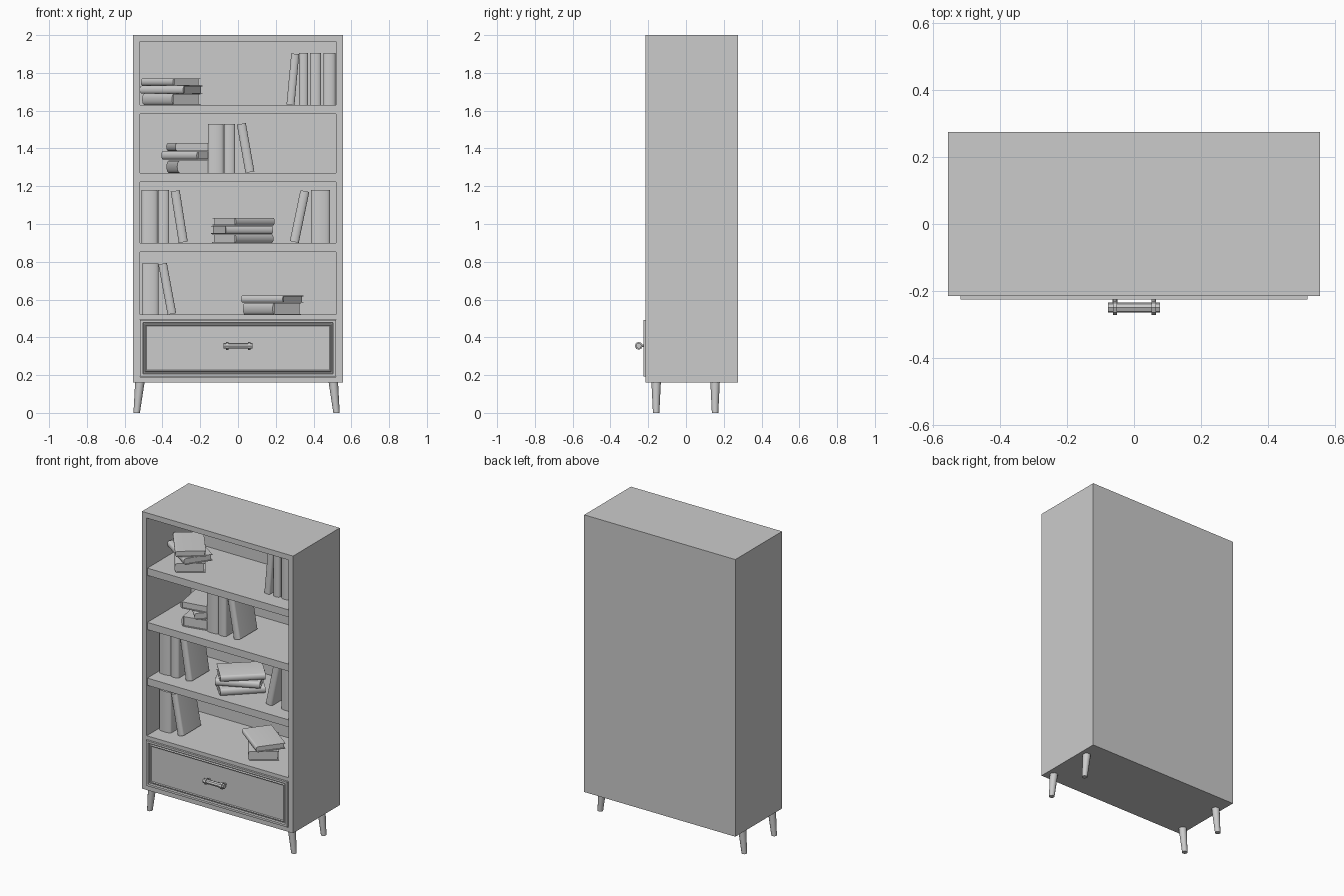
import bpy, bmesh
from math import sin, cos, pi, atan2, radians
from mathutils import Matrix, Vector

if "Cube" in bpy.data.objects:
    bpy.data.objects.remove(bpy.data.objects["Cube"])


def add_object(name, bm, matrix=None):
    bmesh.ops.recalc_face_normals(bm, faces=bm.faces)
    mesh = bpy.data.meshes.new(name)
    bm.to_mesh(mesh)
    bm.free()
    ob = bpy.data.objects.new(name, mesh)
    bpy.context.collection.objects.link(ob)
    if matrix:
        ob.matrix_world = matrix
    return ob


def bm_box(bm, lo, hi):
    lo, hi = Vector(lo), Vector(hi)
    m = Matrix.Translation((lo + hi) / 2) @ Matrix.Diagonal((*(hi - lo), 1))
    return bmesh.ops.create_cube(bm, size=1, matrix=m)


def box(name, lo, hi):
    bm = bmesh.new()
    bm_box(bm, lo, hi)
    return add_object(name, bm)


def bm_rod(bm, a, b, r1, r2, sides):
    a, b = Vector(a), Vector(b)
    rot = (b - a).to_track_quat('Z', 'Y').to_matrix().to_4x4()
    bmesh.ops.create_cone(bm, cap_ends=True, segments=sides, radius1=r1, radius2=r2,
                          depth=(b - a).length, matrix=Matrix.Translation((a + b) / 2) @ rot)


def smooth(ob, angle=35):
    bpy.ops.object.select_all(action='DESELECT')
    ob.select_set(True)
    bpy.context.view_layer.objects.active = ob
    bpy.ops.object.shade_smooth_by_angle(angle=radians(angle))


# Carcass panels
W, F, B, IN = 0.555, -0.215, 0.275, 0.52
for s, side in ((-1, "left"), (1, "right")):
    xs = sorted((s * IN, s * W))
    box(side + "_side_panel", (xs[0], F, 0.16), (xs[1], B, 2.0))
box("top_panel", (-IN, F, 1.965), (IN, B, 2.0))
box("bottom_panel", (-IN, F, 0.16), (IN, B, 0.19))
box("drawer_divider", (-IN, F, 0.495), (IN, B, 0.52))
box("back_panel", (-IN, 0.25, 0.19), (IN, B, 1.965))

# Shelves
for i, z in enumerate((0.90, 1.27, 1.63)):
    box(f"shelf_{i + 1}", (-IN, -0.208, z - 0.048), (IN, 0.25, z))

# Drawer front with recessed, moulded panel
bm = bmesh.new()
bm_box(bm, (-0.518, -0.225, 0.193), (0.518, -0.19, 0.493))
bm.normal_update()
face = min(bm.faces, key=lambda f: f.calc_center_median().y)
for width, depth in ((0.02, 0), (0.004, -0.012), (0.008, 0), (0.008, 0.006), (0.008, -0.004)):
    bmesh.ops.inset_region(bm, faces=[face], thickness=width, depth=depth)
add_object("drawer_front", bm)

# Drawer handle: bar, collars and posts
bm = bmesh.new()
HZ, HY = 0.355, -0.250
bm_rod(bm, (-0.077, HY, HZ), (0.077, HY, HZ), 0.015, 0.015, 8)
for x in (-0.057, 0.059):
    bm_rod(bm, (x - 0.006, HY, HZ), (x + 0.006, HY, HZ), 0.021, 0.021, 8)
    bm_rod(bm, (x, HY, HZ), (x, -0.205, HZ), 0.007, 0.007, 8)
add_object("drawer_handle", bm)

# Splayed tapered legs
for s, side in ((-1, "left"), (1, "right")):
    for y, end in ((-0.158, "front"), (0.154, "back")):
        bm = bmesh.new()
        bm_rod(bm, (s * 0.529 - 0.0075, y, 0.001), (s * 0.512 - 0.0075, y, 0.165), 0.017, 0.025, 12)
        for v in bm.verts:
            if v.co.z < 0.03:
                v.co.z = 0
        smooth(add_object(f"{end}_{side}_leg", bm))


# Books: rounded spine faces -y, thickness along x, height along z
def book(name, t, depth, h, matrix):
    bm = bmesh.new()
    c, b, d = 0.004, min(t * 0.3, 0.014), depth / 2
    pts = [(t / 2, d)]
    pts += [(cos(a) * t / 2, -d + b - sin(a) * b) for a in (i * pi / 8 for i in range(9))]
    pts += [(-t / 2, d), (-t / 2 + c, d), (-t / 2 + c, -d + b), (t / 2 - c, -d + b), (t / 2 - c, d)]
    f = bm.faces.new([bm.verts.new((x, y, -h / 2)) for x, y in pts])
    ext = bmesh.ops.extrude_face_region(bm, geom=[f])["geom"]
    bmesh.ops.translate(bm, vec=(0, 0, h),
                        verts=[v for v in ext if isinstance(v, bmesh.types.BMVert)])
    g = 0.007
    bm_box(bm, (-t / 2 + c, -d + b, -h / 2 + g), (t / 2 - c, d - g, h / 2 - g))
    smooth(add_object(name, bm, matrix))


# Upright books: base centre x, top centre x, shelf z, thickness, height
uprights = [
    (0.278, 0.303, 1.63, 0.042, 0.27), (0.347, 0.347, 1.63, 0.048, 0.275),
    (0.41, 0.41, 1.63, 0.06, 0.275), (0.484, 0.484, 1.63, 0.064, 0.275),
    (-0.118, -0.118, 1.27, 0.084, 0.26), (-0.045, -0.045, 1.27, 0.06, 0.26),
    (0.063, 0.017, 1.27, 0.048, 0.26),
    (-0.468, -0.468, 0.90, 0.084, 0.28), (-0.394, -0.394, 0.90, 0.06, 0.28),
    (-0.29, -0.333, 0.90, 0.048, 0.275), (0.298, 0.355, 0.90, 0.048, 0.275),
    (0.436, 0.436, 0.90, 0.1, 0.28),
    (-0.465, -0.465, 0.52, 0.088, 0.27), (-0.35, -0.4, 0.52, 0.046, 0.27)]
for i, (xb, xt, z, t, h) in enumerate(uprights):
    lean = atan2(xt - xb, h)
    y = -0.005 if i < 4 else -0.015
    m = (Matrix.Translation((xb, y, z + abs(sin(lean)) * t / 2))
         @ Matrix.Rotation(lean, 4, 'Y') @ Matrix.Translation((0, 0, h / 2)))
    book(f"upright_book_{i + 1}", t, 0.19, h, m)

# Stacked books: centre x, centre y, bottom z, thickness, turn in degrees
stacks = [
    (-0.353, 0, 1.63, 0.06, -55), (-0.353, 0, 1.69, 0.042, -34), (-0.357, 0, 1.733, 0.038, -52),
    (-0.26, 0.02, 1.27, 0.066, -78), (-0.245, 0.02, 1.342, 0.043, -47), (-0.265, 0.02, 1.386, 0.044, -80),
    (0.025, -0.01, 0.90, 0.045, 44), (0.022, -0.01, 0.948, 0.042, 25), (0.03, -0.01, 0.993, 0.04, 42),
    (0.18, 0.01, 0.52, 0.062, -55), (0.182, 0.01, 0.584, 0.037, -37)]
for i, (x, y, z, t, turn) in enumerate(stacks):
    m = (Matrix.Translation((x, y, z + t / 2)) @ Matrix.Rotation(radians(turn), 4, 'Z')
         @ Matrix.Rotation(pi / 2, 4, 'Y'))
    book(f"stacked_book_{i + 1}", t, 0.185, 0.275, m)
